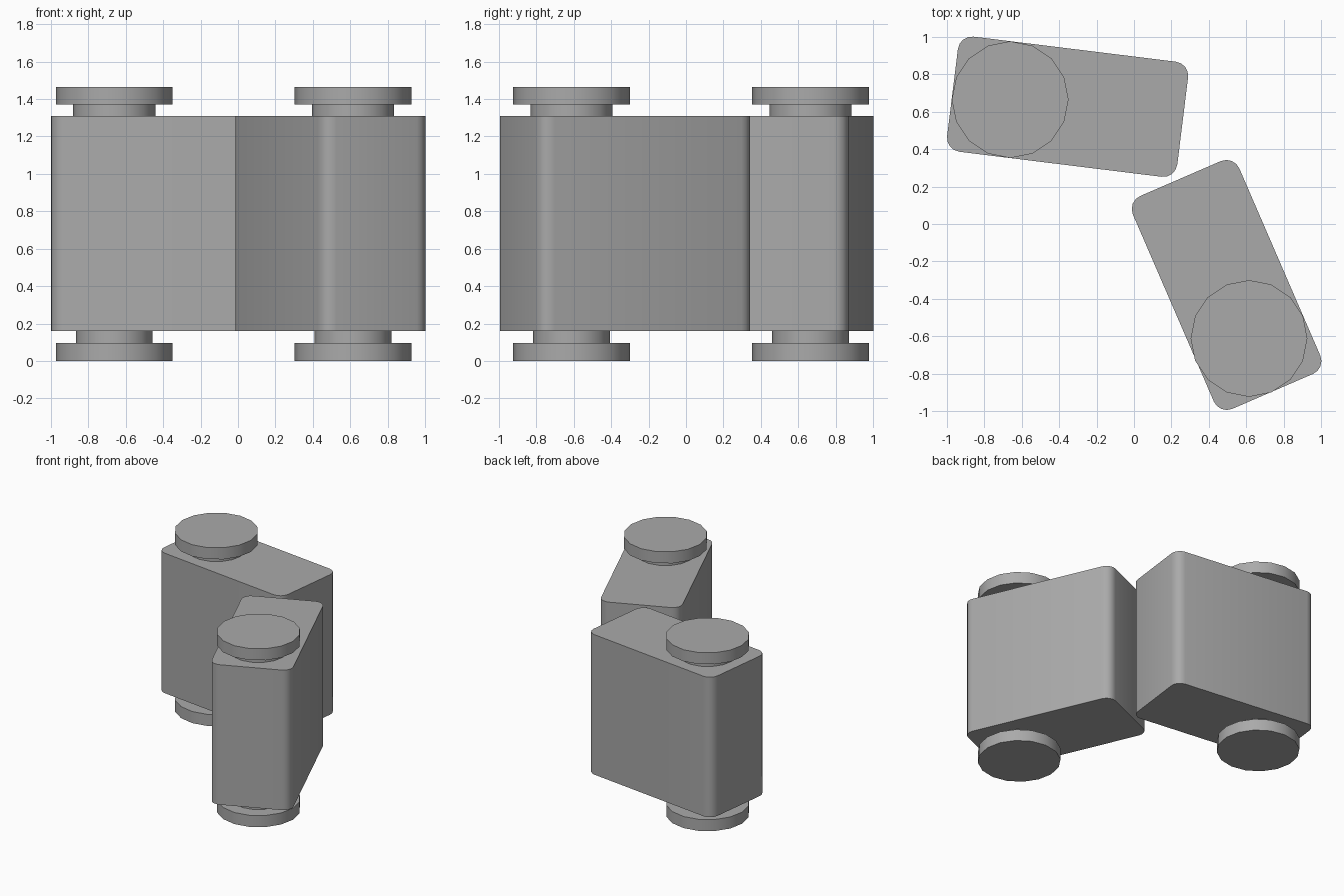
import bpy, bmesh, math
from mathutils import Matrix

cube = bpy.data.objects.get("Cube")
if cube:
    bpy.data.objects.remove(cube, do_unlink=True)

GREY = (0.4, 0.4, 0.4, 1.0)
mat = bpy.data.materials.new("plain grey")
mat.use_nodes = True
mat.diffuse_color = GREY
mat.node_tree.nodes["Principled BSDF"].inputs["Base Color"].default_value = GREY


def finish(name, bm):
    """Turn a bmesh into a grey object, smooth except at sharp edges."""
    bmesh.ops.recalc_face_normals(bm, faces=bm.faces)
    mesh = bpy.data.meshes.new(name)
    bm.to_mesh(mesh)
    bm.free()
    mesh.materials.append(mat)
    obj = bpy.data.objects.new(name, mesh)
    bpy.context.collection.objects.link(obj)
    bpy.ops.object.select_all(action='DESELECT')
    obj.select_set(True)
    bpy.context.view_layer.objects.active = obj
    bpy.ops.object.shade_smooth_by_angle(angle=math.radians(35))
    return obj


def rounded_block(name, centre, angle, z0, z1, length=1.24, width=0.62, radius=0.075):
    """Upright box with its four vertical edges rounded."""
    bm = bmesh.new()
    bmesh.ops.create_cube(bm, size=1, matrix=Matrix.Diagonal((length, width, z1 - z0, 1)))
    upright = [e for e in bm.edges
               if abs(e.verts[0].co.z - e.verts[1].co.z) > 0.5]
    bmesh.ops.bevel(bm, geom=upright, offset=radius, segments=4,
                    profile=0.5, affect='EDGES')
    obj = finish(name, bm)
    obj.location = (*centre, (z0 + z1) / 2)
    obj.rotation_euler.z = math.radians(angle)


def disc(name, centre, radius, z0, z1, sides=16):
    bm = bmesh.new()
    bmesh.ops.create_cone(bm, cap_ends=True, segments=sides, radius1=radius,
                          radius2=radius, depth=z1 - z0)
    obj = finish(name, bm)
    obj.location = (*centre, (z0 + z1) / 2)


BASE, TOP, HEIGHT, RIM = 0.16, 1.31, 1.465, 0.095

# Each link: name, block centre, block angle, pivot centre
links = [
    ("rear", (-0.355, 0.627), -7.05, (-0.662, 0.665)),
    ("front", (0.495, -0.326), -66.6, (0.615, -0.612)),
]

for name, centre, angle, pivot in links:
    rounded_block(name + "_block", centre, angle, BASE, TOP)
    # Necks and flanges above and below the block
    disc(name + "_lower_neck", pivot, 0.205, RIM - 0.01, BASE + 0.01)
    disc(name + "_upper_neck", pivot, 0.22, TOP - 0.01, HEIGHT - RIM + 0.01)
    disc(name + "_lower_flange", pivot, 0.312, 0, RIM)
    disc(name + "_upper_flange", pivot, 0.312, HEIGHT - RIM, HEIGHT)
